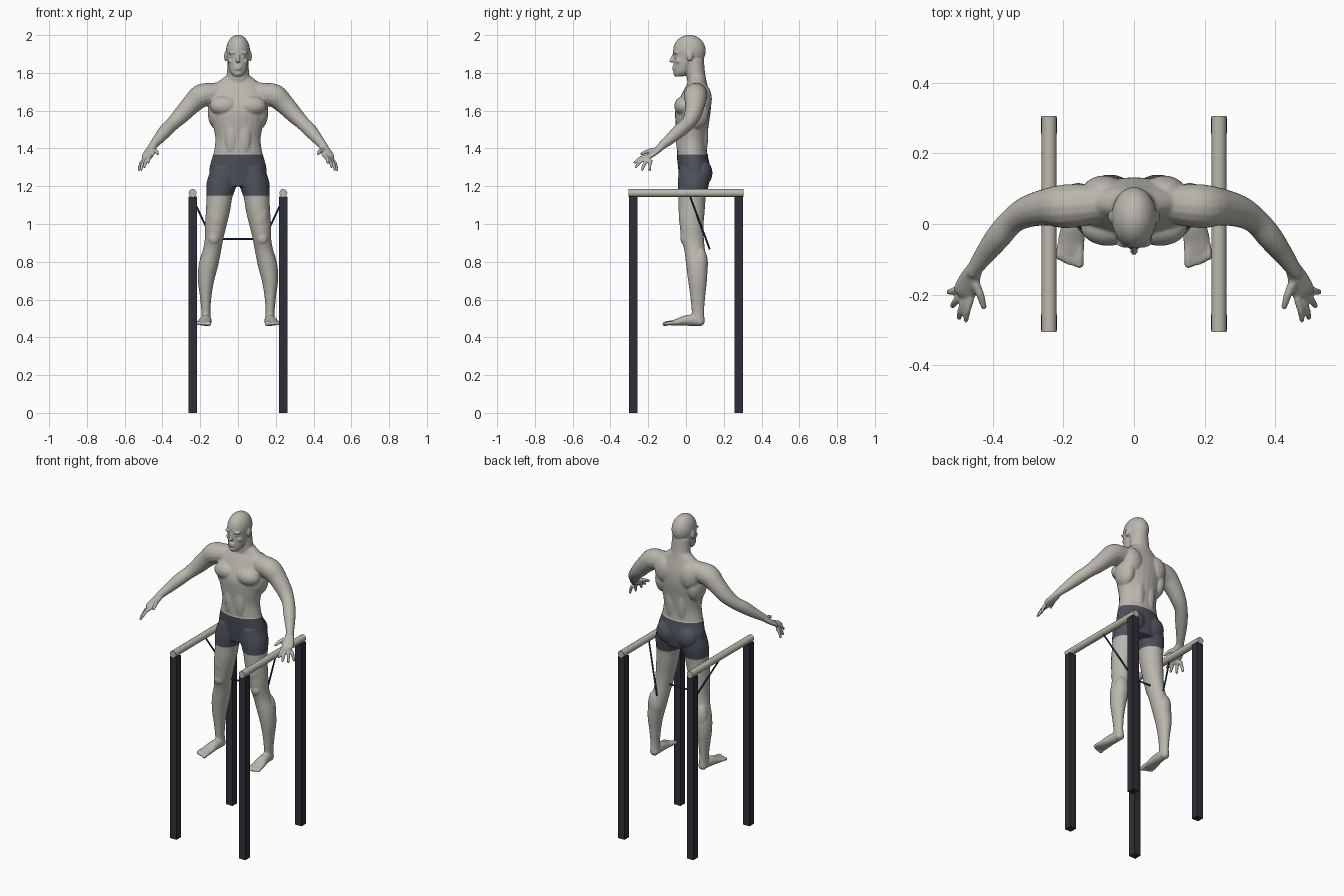
import bpy, bmesh, math
from mathutils import Vector, Matrix

cube = bpy.data.objects.get("Cube")
if cube:
    bpy.data.objects.remove(cube, do_unlink=True)


def material(name, rgb):
    m = bpy.data.materials.new(name)
    m.use_nodes = True
    m.diffuse_color = (*rgb, 1)
    m.node_tree.nodes["Principled BSDF"].inputs["Base Color"].default_value = (*rgb, 1)
    return m


SKIN = material("pale grey skin", (.49, .47, .42))
SHORTS = material("slate shorts", (.075, .083, .105))
POST = material("dark post", (.028, .028, .04))
RAIL = material("warm grey rail", (.5, .48, .41))
BAND = material("blue band", (.015, .05, .16))


def smooth_stations(stations, steps=5):
    """Catmull-Rom interpolation of (x, y, z, ra, rb) stations."""
    pts = [Vector(s) for s in stations]
    pts = [pts[0]] + pts + [pts[-1]]
    out = []
    for a, b, c, d in zip(pts, pts[1:], pts[2:], pts[3:]):
        for i in range(steps):
            t = i / steps
            out.append(b + (c - a) * (t / 2) + (a * 2 - b * 5 + c * 4 - d) * (t * t / 2)
                       + (b * 3 - a - c * 3 + d) * (t ** 3 / 2))
    return out + [pts[-1]]


def tube(bm, stations, level=False, side=1, segs=24):
    """Loft of ellipses, kept horizontal if level, else square to the path."""
    path = smooth_stations(stations)
    rings = []
    for i, p in enumerate(path):
        u, v = Vector((1, 0, 0)), Vector((0, 1, 0))
        if not level:
            ends = path[max(i - 1, 0)], path[min(i + 1, len(path) - 1)]
            t = (Vector(ends[1][:3]) - Vector(ends[0][:3])).normalized()
            u = t.cross(Vector((0, 0, 1))).normalized()
            v = u.cross(t)
        ring = []
        for k in range(segs):
            a = math.tau * k / segs
            co = Vector(p[:3]) + u * p[3] * math.cos(a) + v * p[4] * math.sin(a)
            co.x *= side
            ring.append(bm.verts.new(co))
        rings.append(ring)
    for r, q in zip(rings, rings[1:]):
        for k in range(segs):
            n = (k + 1) % segs
            bm.faces.new((r[k], r[n], q[n], q[k]))
    bm.faces.new(rings[0])
    bm.faces.new(rings[-1])


def limb(bm, points, side):
    """Round tube from (x, y, z, r) points with a ball at the tip."""
    tube(bm, [(*p, p[3]) for p in points], side=side, segs=16)
    x, y, z, r = points[-1]
    blob(bm, (x, y, z), (r, r, r), side)


def blob(bm, centre, radii, side=1):
    x, y, z = centre
    m = Matrix.Translation((x * side, y, z)) @ Matrix.Diagonal((*radii, 1))
    bmesh.ops.create_uvsphere(bm, u_segments=24, v_segments=16, radius=1, matrix=m)


bm = bmesh.new()

# Torso, neck and head
tube(bm, [(0, .045, 1.2, .12, .072), (0, .045, 1.28, .15, .083), (0, .033, 1.37, .13, .08),
          (0, .032, 1.45, .12, .08), (0, .033, 1.53, .135, .088), (0, .037, 1.6, .152, .094),
          (0, .047, 1.66, .16, .084), (0, .055, 1.71, .15, .066), (0, .06, 1.75, .11, .05),
          (0, .058, 1.785, .062, .045)], level=True)
tube(bm, [(0, .062, 1.73, .068, .052), (0, .051, 1.8, .059, .05), (0, .045, 1.87, .055, .05)], level=True)
tube(bm, [(0, -.037, 1.78, .02, .021), (0, -.022, 1.8, .04, .042), (0, -.012, 1.83, .05, .053),
          (0, -.002, 1.87, .056, .063), (0, .008, 1.91, .059, .07), (0, .012, 1.95, .05, .06)], level=True)
blob(bm, (0, .018, 1.916), (.064, .087, .086))
# Nose, lips and chin
tube(bm, [(0, -.062, 1.902, .007, .007), (0, -.073, 1.875, .009, .009), (0, -.076, 1.858, .014, .01)])
blob(bm, (0, -.08, 1.862), (.009, .009, .008))
for z in (1.832, 1.82):
    blob(bm, (0, -.062, z), (.021, .012, .0055))
blob(bm, (0, -.052, 1.796), (.018, .016, .012))

FINGERS = [((.461, -.21, 1.36), (.475, -.272, 1.325)), ((.476, -.21, 1.352), (.495, -.265, 1.303)),
           ((.49, -.2, 1.343), (.513, -.232, 1.288)), ((.502, -.185, 1.338), (.524, -.192, 1.287))]

for s in (1, -1):
    # Face details and ear
    blob(bm, (.026, -.052, 1.905), (.025, .016, .008), s)
    blob(bm, (.026, -.05, 1.886), (.013, .012, .007), s)
    blob(bm, (.036, -.036, 1.862), (.017, .019, .013), s)
    blob(bm, (.065, .02, 1.888), (.009, .017, .027), s)
    # Trunk muscles: chest, belly, side, shoulder blade, spine column, seat
    for c, r in [((.073, -.008, 1.625), (.078, .054, .053)), ((.033, -.03, 1.46), (.036, .024, .1)),
                 ((.11, .05, 1.59), (.05, .07, .09)), ((.085, .085, 1.66), (.065, .052, .085)),
                 ((.036, .088, 1.48), (.036, .03, .13)), ((.068, .08, 1.27), (.07, .058, .07))]:
        blob(bm, c, r, s)
    # Shoulder and arm
    limb(bm, [(.05, .065, 1.71, .045), (.13, .055, 1.69, .058), (.195, .05, 1.678, .062),
              (.245, .048, 1.635, .053), (.3, .035, 1.577, .045), (.345, .008, 1.532, .037),
              (.385, -.038, 1.492, .036), (.425, -.09, 1.445, .028), (.455, -.133, 1.41, .021)], s)
    # Palm, fingers and thumb
    tube(bm, [(.448, -.12, 1.418, .021, .018), (.464, -.155, 1.388, .03, .017),
              (.478, -.19, 1.362, .034, .014), (.484, -.203, 1.351, .028, .01)], side=s)
    for base, tip in FINGERS:
        mid = Vector(base).lerp(Vector(tip), .5) + Vector((.003, -.003, .004))
        limb(bm, [(*base, .0105), (*mid, .0098), (*tip, .0078)], s)
    limb(bm, [(.455, -.155, 1.393, .014), (.435, -.2, 1.386, .0115), (.425, -.234, 1.372, .0085)], s)
    # Leg
    tube(bm, [(.072, .045, 1.3, .066, .08), (.085, .04, 1.22, .079, .081), (.097, .033, 1.15, .069, .073),
              (.106, .03, 1.07, .064, .069), (.118, .03, .99, .057, .063), (.127, .035, .92, .049, .06),
              (.138, .046, .86, .049, .055), (.157, .057, .78, .052, .056), (.169, .061, .7, .043, .05),
              (.171, .062, .62, .031, .04), (.17, .063, .54, .024, .033), (.168, .065, .485, .026, .034)],
         level=True, side=s)
    for c, r in [((.115, .005, 1.04), (.048, .043, .1)), ((.129, -.01, .925), (.029, .02, .034)),
                 ((.158, .076, .79), (.045, .04, .085))]:
        blob(bm, c, r, s)
    # Foot and toes
    blob(bm, (.168, .072, .485), (.026, .027, .026), s)
    tube(bm, [(.168, .085, .485, .022, .022), (.168, .05, .49, .027, .03), (.172, 0, .489, .032, .028),
              (.177, -.045, .48, .038, .019), (.179, -.082, .474, .036, .013)], side=s)
    for i in range(5):
        x, y, r = .153 + .0145 * i, -.113 + .0012 * i * i, .0125 if i == 0 else .0088
        limb(bm, [(x, -.06, .478, r), (x + .001, -.09, .476, r), (x + .001, y, .471, r)], s)

bmesh.ops.recalc_face_normals(bm, faces=bm.faces)
mesh = bpy.data.meshes.new("body")
bm.to_mesh(mesh)
bm.free()
body = bpy.data.objects.new("body", mesh)
bpy.context.collection.objects.link(body)

# Fuse the parts into one smooth skin
fuse = body.modifiers.new("fuse", "REMESH")
fuse.mode = "VOXEL"
fuse.voxel_size = .0048
relax = body.modifiers.new("relax", "SMOOTH")
relax.factor = .5
relax.iterations = 5
bpy.context.view_layer.update()
fused = bpy.data.meshes.new_from_object(body.evaluated_get(bpy.context.evaluated_depsgraph_get()))
body.modifiers.clear()
body.data = fused
fused.materials.clear()
fused.materials.append(SKIN)
fused.materials.append(SHORTS)

# Shorts: cut hem and waist, colour between them
HEM, WAIST = 1.152, 1.367
bm = bmesh.new()
bm.from_mesh(fused)
for z in (HEM, WAIST):
    bmesh.ops.bisect_plane(bm, geom=bm.verts[:] + bm.edges[:] + bm.faces[:],
                           plane_co=(0, 0, z), plane_no=(0, 0, 1))
bm.normal_update()
cloth = set()
for f in bm.faces:
    f.smooth = True
    c = f.calc_center_median()
    f.material_index = int(HEM < c.z < WAIST and abs(c.x) < .25)
    if f.material_index:
        cloth.update(f.verts)
for v, n in [(v, v.normal.copy()) for v in cloth]:
    v.co += n * .002
bm.to_mesh(fused)
bm.free()


def rod(name, a, b, r, mat, sides):
    a, b = Vector(a), Vector(b)
    bpy.ops.mesh.primitive_cylinder_add(vertices=sides, radius=r, depth=(b - a).length, location=(a + b) / 2)
    ob = bpy.context.object
    ob.name = name
    ob.rotation_euler = (b - a).to_track_quat("Z", "Y").to_euler()
    ob.data.materials.append(mat)
    bpy.ops.object.shade_smooth_by_angle()


# Parallel bars with posts, and the elastic band
for s, label in ((1, "left"), (-1, "right")):
    rod(label + "_rail", (.24 * s, -.305, 1.164), (.24 * s, .305, 1.164), .021, RAIL, 24)
    for y, end in ((-.279, "front"), (.279, "back")):
        bpy.ops.mesh.primitive_cube_add(size=1, location=(.24 * s, y, .573))
        post = bpy.context.object
        post.name = f"{label}_{end}_post"
        post.scale = (.045, .045, 1.146)
        post.data.materials.append(POST)
    rod(label + "_band", (.246 * s, .02, 1.15), (.115 * s, .125, .868), .005, BAND, 8)
rod("cross_band", (-.12, .047, .92), (.12, .047, .92), .005, BAND, 8)
